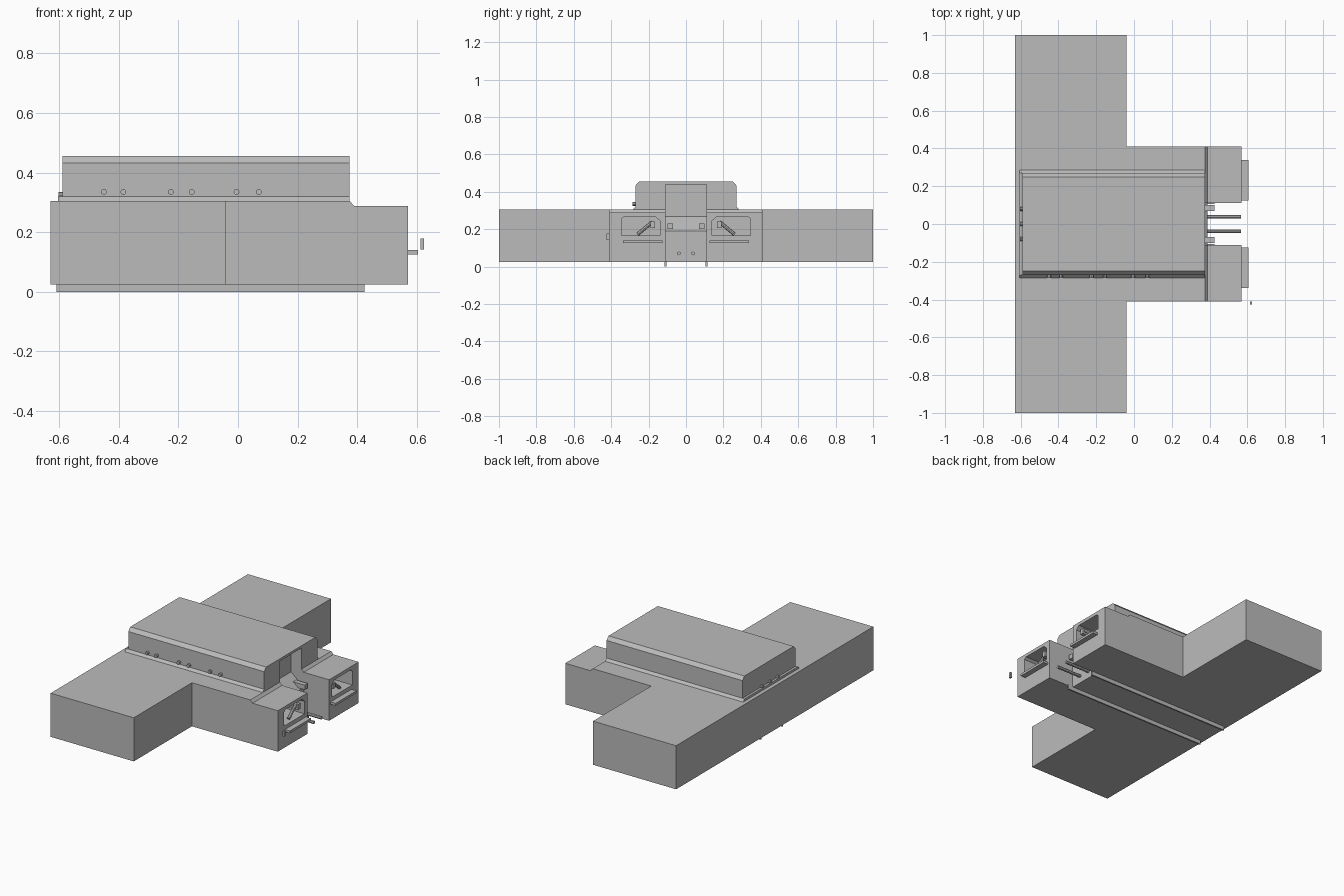
import bpy, bmesh
from mathutils import Vector

cube = bpy.data.objects.get("Cube")
if cube:
    bpy.data.objects.remove(cube, do_unlink=True)

grey = bpy.data.materials.new("plain grey")
grey.use_nodes = True
grey.diffuse_color = (0.5, 0.5, 0.5, 1)
grey.node_tree.nodes["Principled BSDF"].inputs["Base Color"].default_value = (0.5, 0.5, 0.5, 1)


def finish(name, bm):
    bmesh.ops.recalc_face_normals(bm, faces=bm.faces[:])
    mesh = bpy.data.meshes.new(name)
    bm.to_mesh(mesh)
    bm.free()
    mesh.materials.append(grey)
    obj = bpy.data.objects.new(name, mesh)
    bpy.context.collection.objects.link(obj)
    return obj


def prism(name, profile, axis, a, b):
    """Extrude a 2D profile along x (profile in yz) or y (profile in xz)."""
    bm = bmesh.new()
    place = (lambda p: (a, *p)) if axis == "x" else (lambda p: (p[0], a, p[1]))
    face = bm.faces.new([bm.verts.new(place(p)) for p in profile])
    new = bmesh.ops.extrude_face_region(bm, geom=[face])["geom"]
    step = Vector((b - a, 0, 0)) if axis == "x" else Vector((0, b - a, 0))
    bmesh.ops.translate(bm, vec=step, verts=[g for g in new if isinstance(g, bmesh.types.BMVert)])
    return finish(name, bm)


def box(name, x, y, z):
    return prism(name, [(y[0], z[0]), (y[1], z[0]), (y[1], z[1]), (y[0], z[1])], "x", *x)


def rod(name, start, end, radius, sides=8):
    bm = bmesh.new()
    start, end = Vector(start), Vector(end)
    way = end - start
    bmesh.ops.create_cone(bm, cap_ends=True, segments=sides, radius1=radius, radius2=radius, depth=way.length)
    bmesh.ops.rotate(bm, verts=bm.verts[:], matrix=Vector((0, 0, 1)).rotation_difference(way).to_matrix())
    bmesh.ops.translate(bm, verts=bm.verts[:], vec=(start + end) / 2)
    return finish(name, bm)


BOTTOM, TOP, SLOT = 0.025, 0.305, 0.11

# Cross block and the sloped centre of the body
box("cross_block", (-0.63, -0.04), (-1, 1), (BOTTOM, TOP))
prism("body_core", [(-0.04, BOTTOM), (0.39, BOTTOM), (0.39, 0.19), (0.3, 0.267), (0.3, TOP), (-0.04, TOP)],
      "y", -SLOT, SLOT)

# Upper housing with chamfered roof edges and a low flange
prism("housing", [(-0.27, TOP), (0.27, TOP), (0.27, 0.433), (0.25, 0.455), (-0.25, 0.455), (-0.27, 0.433)],
      "x", -0.59, 0.3)
box("housing_roof_lip", (0.3, 0.375), (-SLOT, SLOT), (0.44, 0.455))
prism("housing_flange", [(-0.285, TOP), (0.285, TOP), (0.27, 0.32), (-0.27, 0.32)], "x", -0.605, 0.3)

for side, s in (("left", 1), ("right", -1)):
    # Side arm with a window opening in its end
    arm = prism(side + "_arm", [(-0.04, BOTTOM), (0.57, BOTTOM), (0.57, 0.288), (0.39, 0.288),
                                (0.375, TOP), (-0.04, TOP)], "y", s * SLOT, s * 0.41)
    cutter = prism(side + "_window_cutter", [(s * 0.14, 0.165), (s * 0.345, 0.165), (s * 0.345, 0.255),
                                             (s * 0.33, 0.267), (s * 0.165, 0.267), (s * 0.14, 0.245)],
                   "x", 0.44, 0.65)
    cutter.hide_render = True
    cutter.hide_viewport = True
    cut = arm.modifiers.new("window", "BOOLEAN")
    cut.operation = "DIFFERENCE"
    cut.solver = "EXACT"
    cut.object = cutter

    # Sill, lever and knob at the window
    box(side + "_sill", (0.56, 0.605), sorted((s * 0.125, s * 0.338)), (0.125, 0.14))
    rod(side + "_lever", (0.54, s * 0.26, 0.172), (0.54, s * 0.18, 0.238), 0.01)
    box(side + "_lever_block", (0.44, 0.56), sorted((s * 0.165, s * 0.19)), (0.205, 0.24))

    # Housing cheek beside the end recess
    prism(side + "_cheek", [(s * SLOT, TOP - 0.02), (s * 0.27, TOP - 0.02), (s * 0.27, 0.433),
                            (s * 0.25, 0.455), (s * SLOT, 0.455)], "x", 0.3, 0.375)
    prism(side + "_cheek_flange", [(s * 0.2, TOP), (s * 0.285, TOP), (s * 0.27, 0.32), (s * 0.2, 0.32)],
          "x", 0.3, 0.375)

    # Lower rail, connecting rod and socket
    box(side + "_rail", (-0.61, 0.425), sorted((s * 0.105, s * 0.115)), (0, BOTTOM + 0.005))
    rod(side + "_rod", (0.38, s * 0.038, 0.07), (0.567, s * 0.038, 0.07), 0.01)
    box(side + "_socket", (0.33, 0.425), sorted((s * 0.07, s * 0.1)), (0.2, 0.23))

# Small knobs along the front and the far end of the housing
for i, x in enumerate((-0.45, -0.385, -0.225, -0.155, -0.005, 0.07)):
    rod(f"front_knob_{i}", (x, -0.265, 0.335), (x, -0.287, 0.335), 0.01)
for i, y in enumerate((-0.08, 0, 0.08)):
    rod(f"end_knob_{i}", (-0.585, y, 0.325), (-0.603, y, 0.325), 0.01)

# Small detached tag by the right arm
box("tag", (0.613, 0.625), (-0.425, -0.41), (0.142, 0.178))
